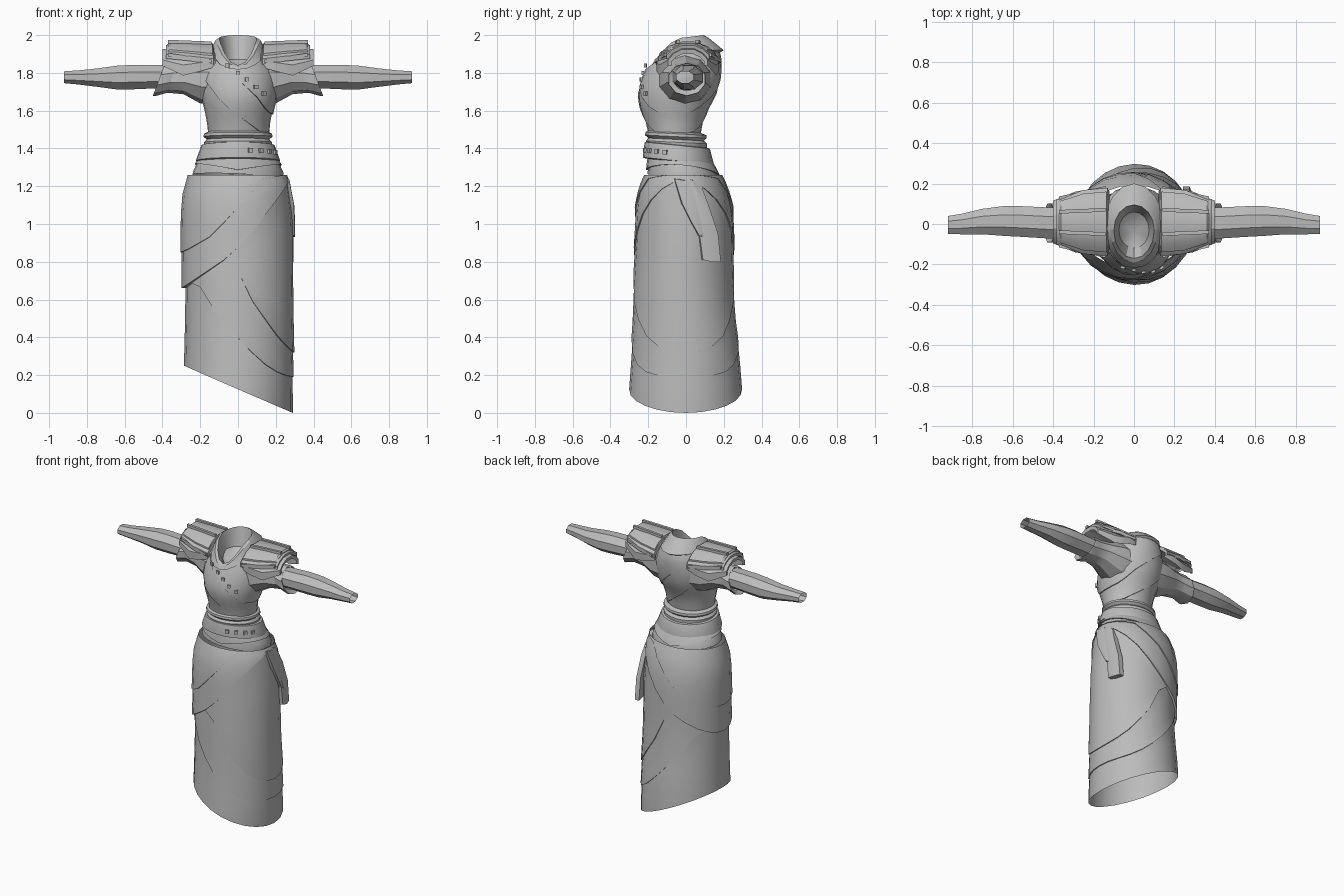
import bpy, bmesh, math
from mathutils import Vector, Matrix

if "Cube" in bpy.data.objects:
    bpy.data.objects.remove(bpy.data.objects["Cube"])

cloth = bpy.data.materials.new("grey_cloth")
cloth.diffuse_color = (0.5, 0.5, 0.5, 1)
cloth.use_nodes = True
cloth.node_tree.nodes["Principled BSDF"].inputs["Base Color"].default_value = cloth.diffuse_color


def lerp(table, t):
    """Piecewise linear lookup; rows are (key, value, ...), keys ascending."""
    if t <= table[0][0]:
        return table[0][1:]
    for a, b in zip(table, table[1:]):
        if t <= b[0]:
            f = (t - a[0]) / (b[0] - a[0])
            return tuple(p + (q - p) * f for p, q in zip(a[1:], b[1:]))
    return table[-1][1:]


def finish(name, bm, angle=28):
    bmesh.ops.remove_doubles(bm, verts=bm.verts, dist=0.0003)
    bmesh.ops.recalc_face_normals(bm, faces=bm.faces)
    me = bpy.data.meshes.new(name)
    bm.to_mesh(me)
    bm.free()
    ob = bpy.data.objects.new(name, me)
    bpy.context.collection.objects.link(ob)
    me.materials.append(cloth)
    bpy.ops.object.select_all(action='DESELECT')
    bpy.context.view_layer.objects.active = ob
    ob.select_set(True)
    bpy.ops.object.shade_smooth_by_angle(angle=math.radians(angle))
    return ob


def loft(name, rings, closed=True, caps=False, angle=28):
    bm = bmesh.new()
    vs = [[bm.verts.new(p) for p in r] for r in rings]
    n = len(rings[0])
    for a, b in zip(vs, vs[1:]):
        for i in range(n if closed else n - 1):
            j = (i + 1) % n
            bm.faces.new((a[i], a[j], b[j], b[i]))
    if caps:
        bm.faces.new(vs[0])
        bm.faces.new(vs[-1])
    return finish(name, bm, angle)


def on_body(prof, a, z, off=0.0, tilt=0.0):
    w, front, back = lerp(prof, z)
    y = (front + back) / 2 + ((back - front) / 2 + off) * math.sin(a)
    return Vector(((w + off) * math.cos(a), y, z + tilt * y))


def wrap(name, prof, edges, n=24, rows=4, step=0.007, tilt=0.0):
    """Overlapping cloth layers: each edge steps inward to the layer below."""
    cols = []
    for i in range(n):
        a = 2 * math.pi * i / n
        zs = [e(a) for e in edges]
        for k in range(1, len(zs)):
            zs[k] = min(zs[k], zs[k - 1])
        col = []
        for k in range(len(zs) - 1):
            off = step * (len(zs) - 2 - k) - step
            for r in range(rows + 1):
                z = zs[k] + (zs[k + 1] - zs[k]) * r / rows
                col.append(on_body(prof, a, z, off, tilt))
        cols.append(col)
    return loft(name, list(zip(*cols)))


def edge(*pts):
    """Edge height as a function of how far right the column lies."""
    return lambda a: lerp(pts, math.cos(a))[0]


def flat(z):
    return lambda a: z


def stud(name, p, a, size=0.013):
    bm = bmesh.new()
    bmesh.ops.create_cube(bm, size=1)
    rot = Matrix.Rotation(a, 4, 'Z')
    bm.transform(Matrix.Translation(p) @ rot @ Matrix.Diagonal((size, size * 1.8, size * 1.8, 1)))
    finish(name, bm)


# Skirt: four wrapped layers above a slanted hem
skirt = [(0, .297, -.31, .308), (.1, .297, -.31, .306), (.3, .292, -.295, .29),
         (.5, .287, -.282, .262), (.7, .285, -.274, .248), (1.0, .283, -.255, .24),
         (1.1, .28, -.25, .23), (1.2, .268, -.228, .2), (1.26, .245, -.2, .17)]
wrap("skirt", skirt, [
    flat(1.26),
    edge((-1, .85), (-.85, .87), (-.45, .94), (.03, 1.10), (.5, 1.24), (1, 1.26)),
    edge((-1, .66), (-.15, .83), (.2, .94), (.6, 1.09), (.88, 1.19), (1, 1.23)),
    edge((-1, 1.26), (-.12, .83), (.22, .61), (.7, .41), (.9, .345), (1, .32)),
    edge((-1, .85), (-.8, .71), (-.43, .54), (.14, .35), (.6, .23), (.85, .2), (1, .19)),
    edge((-1, .25), (1, 0))])

# Hip sash, belt and waist wrap
sash = [(1.23, .25, -.215, .185), (1.27, .252, -.212, .18), (1.33, .222, -.205, .15),
        (1.35, .20, -.2, .13)]
wrap("hip_sash", sash, [flat(1.355), edge((-1, 1.315), (0, 1.27), (1, 1.31)),
                        edge((-1, 1.26), (0, 1.25), (1, 1.235))], rows=2, step=.01, tilt=-.08)
belt = [(1.325, .205, -.215, .13), (1.33, .222, -.228, .147), (1.335, .222, -.228, .147),
        (1.405, .196, -.22, .128), (1.412, .194, -.218, .124), (1.416, .17, -.2, .1)]
loft("belt", [[on_body(belt, math.tau * i / 24, b[0], 0, -.1) for i in range(24)] for b in belt])
waist = [(1.39, .175, -.205, .11), (1.43, .18, -.212, .112), (1.445, .166, -.2, .095),
         (1.46, .183, -.217, .11), (1.475, .18, -.215, .108), (1.485, .16, -.2, .08)]
loft("waist_wrap", [[on_body(waist, math.tau * i / 24, b[0], 0, -.05) for i in range(24)]
                    for b in waist])
for deg in (-72, -55, -38, -22):
    a = math.radians(deg)
    stud("belt_stud", on_body(belt, a, 1.368, .004, -.1), a)

# Sash tails hanging at the right hip
for name, pts, lift in (
        ("tail_long", [(.0, .07, 1.23), (.035, .12, 1.1), (.06, .17, .95), (.08, .185, .8)], .012),
        ("tail_short", [(-.07, .05, 1.23), (-.03, .09, 1.1), (.02, .1, 1.0), (.06, .11, .93)], .02)):
    rings = []
    for y0, y1, z in pts:
        x = lerp([(.8, .275), (1.0, .275), (1.1, .27), (1.23, .245)], z)[0] + lift
        rings.append([(x - .03, y0, z + .01), (x + .005, y0 + .01, z + .01),
                      (x + .008, (y0 + y1) / 2, z), (x - .012, y1, z), (x - .045, y1, z)])
    loft(name, rings, caps=True)

# Bodice with crossing layers and an open V neck
bodice = [(1.45, .162, -.2, .08), (1.55, .172, -.222, .098), (1.62, .188, -.247, .125),
          (1.68, .203, -.257, .16), (1.75, .208, -.238, .175), (1.82, .2, -.208, .182),
          (1.88, .165, -.18, .182), (1.93, .13, -.15, .165)]
neck = lambda a: 1.93 - .11 * max(0, -math.sin(a)) ** 2
wrap("bodice", bodice, [
    neck,
    edge((-1, 1.92), (-.6, 1.86), (0, 1.765), (.5, 1.67), (.8, 1.6), (1, 1.58)),
    edge((-1, 1.8), (-.8, 1.75), (-.4, 1.63), (.2, 1.55), (.75, 1.485), (1, 1.48)),
    flat(1.45)], rows=5, step=.007)
for x, z in ((-.05, 1.84), (0, 1.80), (.045, 1.765), (.09, 1.725), (.13, 1.69)):
    a = -math.acos(x / lerp(bodice, z)[0])
    stud("bodice_stud", on_body(bodice, a, min(z, 1.815), .012) + Vector((0, 0, max(0, z - 1.815))), a, .012)

# Folded collar with a lining inside the neck
rim, fold, drop, lining = [], [], [], []
for i in range(16):
    a = math.tau * i / 16
    c, s = math.cos(a), math.sin(a)
    f = max(0, -s)
    rim.append((.1 * c, -.03 + (.125 if s > 0 else .14) * s, 1.985 + .015 * max(0, s) - .145 * f ** 1.7))
    fold.append((.117 * c, -.03 + (.15 if s > 0 else .16) * s, 1.975 + .01 * max(0, s) - .145 * f ** 1.7))
    drop.append((.15 * c, -.02 + (.22 if s > 0 else .2) * s, 1.92 - .14 * f ** 1.5))
    lining.append((.075 * c, -.03 + .09 * s, 1.87 - .06 * f))
under = [(x * .88, y * .88, z - .015) for x, y, z in drop]
loft("collar", [rim, fold, drop, under])
loft("neck_lining", [rim, lining, [(0, -.03, 1.80)] * 16])


def hoop(s, x, yc, ry, zc, rz, lean=0.0, n=10):
    out = []
    for i in range(n):
        a = math.tau * (i + .5) / n
        z = rz * math.sin(a)
        out.append((s * (x - lean * z), yc + ry * math.cos(a), zc + z))
    return out


def arch(s, x, ry, low, top, yc=.01, flare=0.0):
    """Faceted arch over the shoulder, running front to back."""
    shape = ((-1, -flare), (-1.0, .3), (-.72, .72), (-.3, 1), (.3, 1), (.72, .72), (1.0, .3), (1, -flare))
    return [(s * x, yc + ry * u, low + (top - low) * v) for u, v in shape]


for s, side in ((1, "right"), (-1, "left")):
    # Long tapered sleeve
    loft(side + "_sleeve", [hoop(s, *r, n=8) for r in (
        (.3, .005, .08, 1.775, .07), (.42, .005, .083, 1.78, .066), (.55, .012, .082, 1.778, .07),
        (.64, .015, .08, 1.775, .068), (.75, .012, .068, 1.775, .052),
        (.85, .0, .055, 1.776, .04), (.92, -.005, .048, 1.777, .034))])
    # Short flared oversleeve with turned-in cuff
    loft(side + "_oversleeve", [hoop(s, *r) for r in (
        (.1, -.01, .15, 1.76, .14, 0), (.19, -.005, .14, 1.765, .125, .1),
        (.27, 0, .108, 1.775, .088, .2), (.35, .005, .09, 1.775, .08, .3),
        (.405, .005, .102, 1.765, .088, .38), (.418, .005, .1, 1.765, .086, .38),
        (.40, .005, .075, 1.77, .065, .38))])
    # Shoulder guard: hanging lower plate, middle band, upper plate
    loft(side + "_guard_lower", [arch(s, *r) for r in (
        (.12, .155, 1.84, 1.93, .01, .1), (.2, .165, 1.82, 1.935, .01, .1),
        (.29, .15, 1.80, 1.94, .01, .1), (.40, .105, 1.845, 1.925, .01, .1),
        (.395, .085, 1.845, 1.90, .01, .1))], closed=False)
    loft(side + "_guard_band", [arch(s, *r) for r in (
        (.125, .15, 1.845, 1.93), (.13, .168, 1.845, 1.945), (.25, .158, 1.862, 1.95),
        (.372, .115, 1.875, 1.952), (.382, .112, 1.873, 1.945), (.375, .095, 1.873, 1.92))],
        closed=False)
    loft(side + "_guard_upper", [arch(s, *r) for r in (
        (.13, .13, 1.885, 1.94), (.135, .15, 1.88, 1.957), (.25, .14, 1.893, 1.962),
        (.36, .105, 1.905, 1.966), (.37, .1, 1.9, 1.958), (.365, .08, 1.9, 1.93))],
        closed=False)
    # Raised trim bars along the guard
    for ya, yb, za, zb in ((-.05, -.04, 1.957, 1.966), (.07, .06, 1.957, 1.966),
                           (-.158, -.107, 1.862, 1.896), (.178, .127, 1.862, 1.896)):
        h = .009
        loft(side + "_guard_trim", [[(s * x, y + u * h, z + v * h) for u, v in
                                     ((-1, -1), (1, -1), (1, 1), (-1, 1))]
                                    for x, y, z in ((.14, ya, za), (.37, yb, zb))], caps=True)
